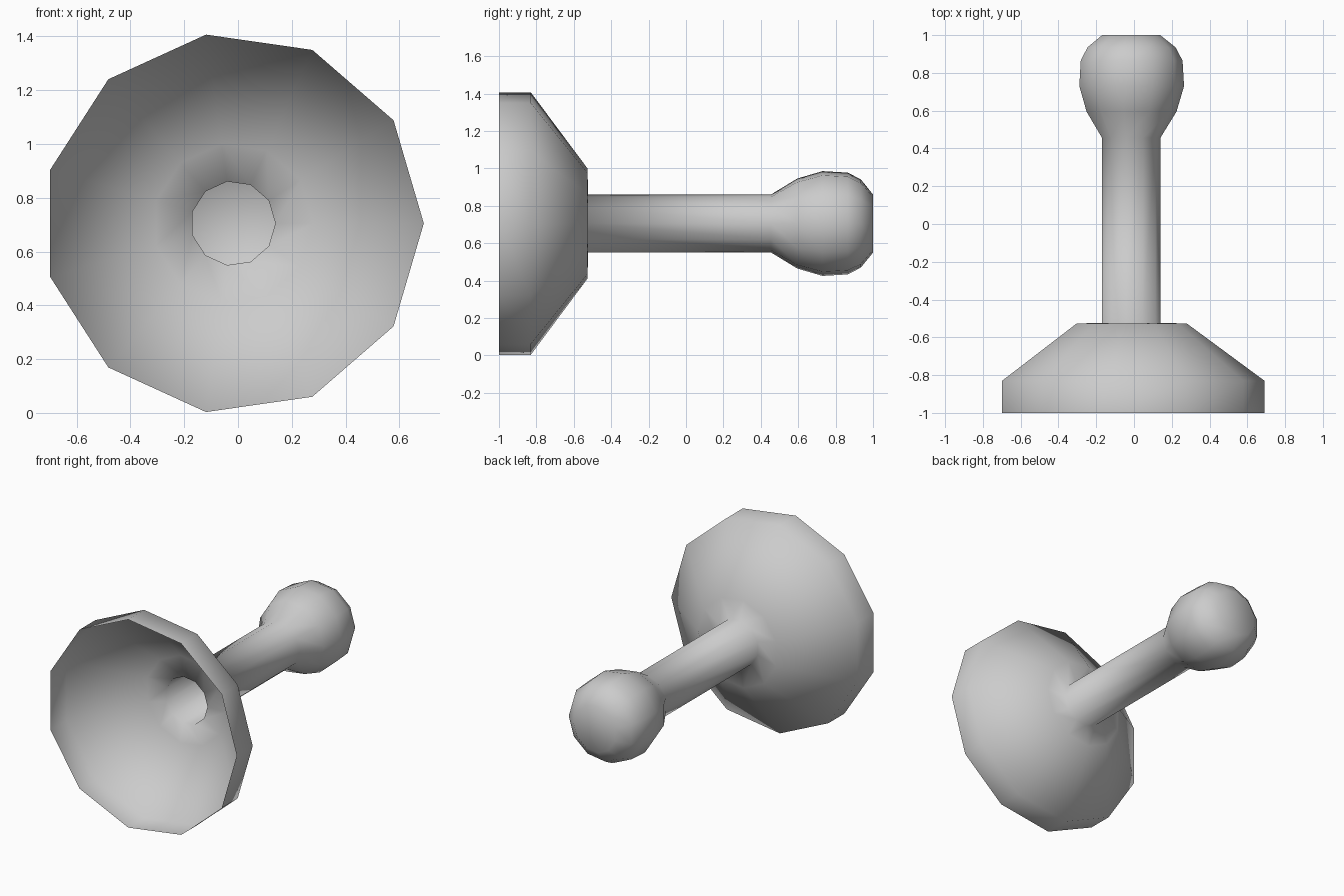
import bpy, bmesh, math
from mathutils import Matrix, Vector

if "Cube" in bpy.data.objects:
    bpy.data.objects.remove(bpy.data.objects["Cube"], do_unlink=True)

SIDES = 11
AXIS = Vector((-0.018, 0, 0.705))

# Plain grey material
grey = bpy.data.materials.new("plain_grey")
grey.use_nodes = True
grey.diffuse_color = (0.6, 0.6, 0.6, 1)
grey.node_tree.nodes["Principled BSDF"].inputs["Base Color"].default_value = (0.6, 0.6, 0.6, 1)

# Profiles as (y, radius), from the open rim back to the knob end
cup = [(-1, 0.709), (-0.83, 0.709), (-0.527, 0.298)]
handle = [(-0.523, 0.157), (0.455, 0.157)]
knob = [(0.595, 0.243), (0.73, 0.283), (0.865, 0.275), (0.935, 0.238), (1, 0.157)]

# Thin open shell: cup, hollow handle and knob turned as one surface
bm = bmesh.new()
rings = []
for y, radius in cup + handle + knob:
    turn = [Matrix.Rotation(math.tau * i / SIDES, 3, 'Y') for i in range(SIDES)]
    rings.append([bm.verts.new(AXIS + m @ Vector((radius, y, 0))) for m in turn])
for a, b in zip(rings, rings[1:]):
    for i in range(SIDES):
        j = (i + 1) % SIDES
        bm.faces.new((a[i], a[j], b[j], b[i]))

# Flat end of the knob
bm.faces.new(rings[-1])
bmesh.ops.recalc_face_normals(bm, faces=bm.faces)
cap = max(bm.faces, key=lambda f: f.calc_center_median().y)
if cap.normal.y < 0:
    bmesh.ops.reverse_faces(bm, faces=bm.faces)
for face in bm.faces:
    face.smooth = True

mesh = bpy.data.meshes.new("plunger")
bm.to_mesh(mesh)
bm.free()
mesh.materials.append(grey)
plunger = bpy.data.objects.new("plunger", mesh)
bpy.context.collection.objects.link(plunger)
